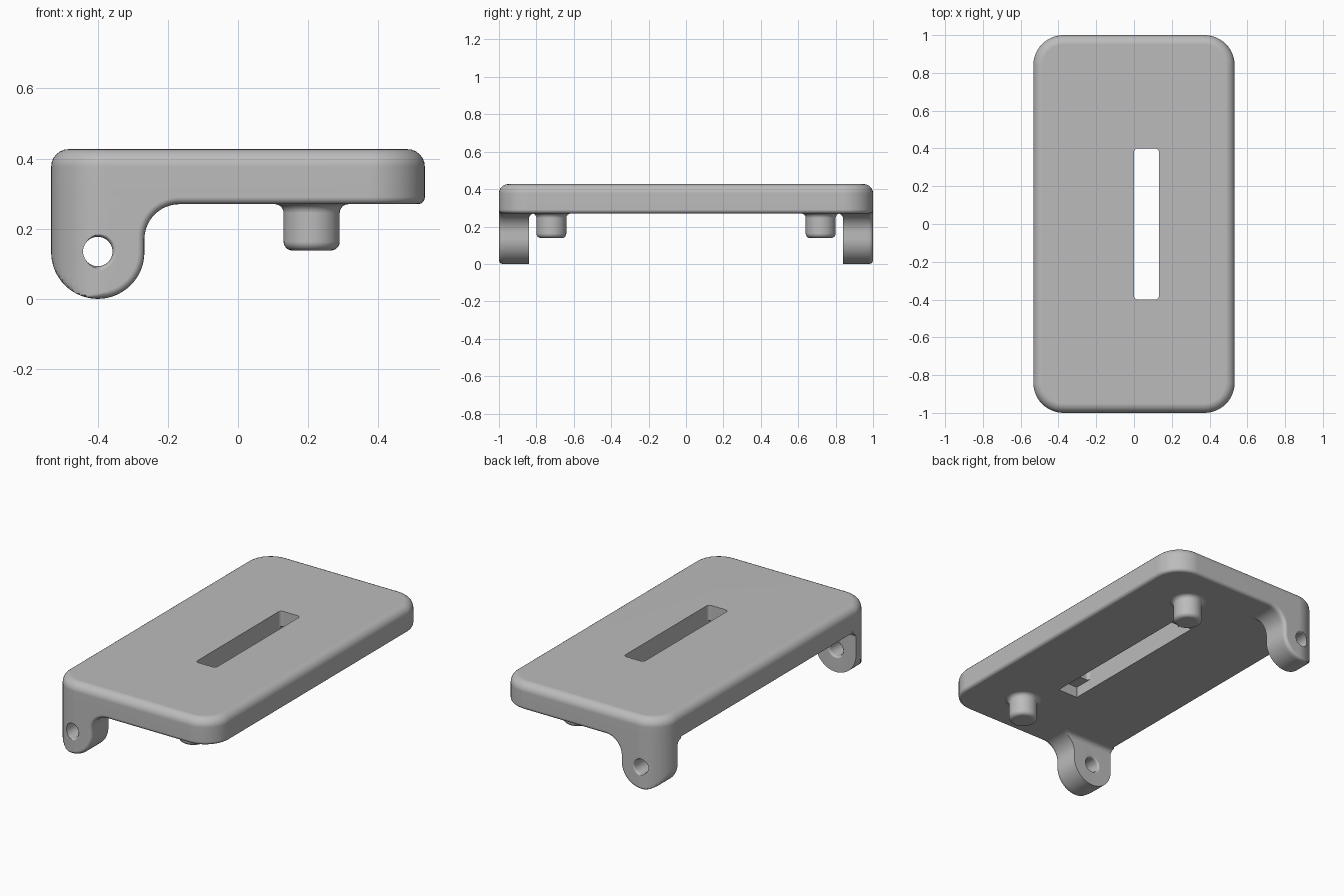
import bpy, bmesh
from math import sin, cos, pi, sqrt, radians

old = bpy.data.objects.get("Cube")
if old:
    bpy.data.objects.remove(old, do_unlink=True)

# Main dimensions
HX, HY, CORNER = 0.533, 1.0, 0.16
Z_BOT, Z_TOP = 0.27, 0.427
EDGE = 0.02
SEG = 12

grey = bpy.data.materials.new("plain grey")
grey.use_nodes = True
GREY = (0.5, 0.5, 0.5, 1)
grey.diffuse_color = GREY
grey.node_tree.nodes["Principled BSDF"].inputs["Base Color"].default_value = GREY


def loft(name, rings):
    """Skin a list of equal-length closed rings and cap both ends."""
    bm = bmesh.new()
    rows = [[bm.verts.new(p) for p in ring] for ring in rings]
    for a, b in zip(rows, rows[1:]):
        for i in range(len(a)):
            j = (i + 1) % len(a)
            bm.faces.new((a[i], a[j], b[j], b[i]))
    bm.faces.new(rows[0][::-1])
    bm.faces.new(rows[-1])
    bmesh.ops.remove_doubles(bm, verts=bm.verts, dist=1e-5)
    bmesh.ops.dissolve_degenerate(bm, edges=bm.edges, dist=1e-5)
    bmesh.ops.recalc_face_normals(bm, faces=bm.faces)
    mesh = bpy.data.meshes.new(name)
    bm.to_mesh(mesh)
    bm.free()
    mesh.materials.append(grey)
    ob = bpy.data.objects.new(name, mesh)
    bpy.context.collection.objects.link(ob)
    return ob


def select(ob):
    bpy.ops.object.select_all(action='DESELECT')
    ob.select_set(True)
    bpy.context.view_layer.objects.active = ob


def cut(ob, cutter):
    mod = ob.modifiers.new("cut", 'BOOLEAN')
    mod.operation, mod.solver, mod.object = 'DIFFERENCE', 'EXACT', cutter
    select(ob)
    bpy.ops.object.modifier_apply(modifier=mod.name)
    bpy.data.objects.remove(cutter, do_unlink=True)


def finish(ob):
    select(ob)
    bpy.ops.object.shade_smooth_by_angle(angle=radians(35))
    ob.modifiers.new("even_shading", 'WEIGHTED_NORMAL').keep_sharp = True


def rounded_rect(hx, hy, r, z, cx=0.0):
    pts = []
    for k, (sx, sy) in enumerate(((1, 1), (-1, 1), (-1, -1), (1, -1))):
        for i in range(SEG + 1):
            a = (k + i / SEG) * pi / 2
            pts.append((cx + sx * (hx - r) + r * cos(a), sy * (hy - r) + r * sin(a), z))
    return pts


def circle(x, y, z, r, axis, n=40):
    turn = [(r * cos(2 * pi * i / n), r * sin(2 * pi * i / n)) for i in range(n)]
    if axis == 'Y':
        return [(x + u, y, z + v) for u, v in turn]
    return [(x + u, y + v, z) for u, v in turn]


def arc(r, n=6):
    """Quarter round as (inset, rise) pairs."""
    return [(r - r * sin(i / n * pi / 2), r - r * cos(i / n * pi / 2)) for i in range(n + 1)]


# Plate with rounded corners and rims
levels = [(d, Z_BOT + h) for d, h in arc(EDGE)]
levels += [(d, Z_TOP - h) for d, h in reversed(arc(0.05))]
plate = loft("plate", [rounded_rect(HX - d, HY - d, CORNER - d, z) for d, z in levels])

# Through slot, and a longer pocket from below
cut(plate, loft("slot_cutter", [rounded_rect(0.066, 0.4, 0.02, z, 0.066) for z in (0.2, 0.5)]))
cut(plate, loft("pocket_cutter", [rounded_rect(0.066, 0.5, 0.004, z, 0.066) for z in (0.2, 0.335)]))
finish(plate)

# Hinge lugs at the plate corners
LUG_X, LUG_R, FILLET, INNER = -0.4, 0.133, 0.1, 0.03
LUG_Y = HY - CORNER


def lug_ring(y, sign, left, low, inset):
    pts = [(-HX, 0.3)]
    for i in range(33):
        a = pi + pi * i / 32
        pts.append((LUG_X + (LUG_R - inset) * cos(a), LUG_R + (LUG_R - inset) * sin(a)))
    fx = LUG_X + LUG_R + FILLET
    for i in range(13):
        a = pi - pi / 2 * i / 12
        pts.append((fx + (FILLET + inset) * cos(a), Z_BOT - FILLET + (FILLET + inset) * sin(a)))
    pts.append((fx, 0.3))
    return [(max(x, left), sign * y, max(z, low)) for x, z in pts]


for name, sign in (("front_lug", -1), ("back_lug", 1)):
    rings = []
    for i in range(SEG + 1):
        a = pi / 2 * (1 - i / SEG)
        y = LUG_Y + CORNER * sin(a)
        gap = max(0.0, EDGE - (HY - y))
        inset = EDGE - sqrt(EDGE ** 2 - gap ** 2)
        rings.append(lug_ring(y, sign, HX * -1 + CORNER * (1 - cos(a)), 0, inset))
    # small fillet from the inner face up to the plate
    for t, rise in arc(INNER):
        pass
    for i in range(7):
        a = pi / 2 * i / 6
        rings.append(lug_ring(LUG_Y - INNER * (1 - cos(a)), sign, -HX,
                              Z_BOT - INNER * (1 - sin(a)), 0))
    lug = loft(name, rings)

    # pin hole with eased rims
    steps = [(HY + 0.01, 0.053), (HY, 0.053), (HY - 0.004, 0.047), (HY - 0.012, 0.042),
             (LUG_Y + 0.012, 0.042), (LUG_Y + 0.004, 0.047), (LUG_Y, 0.053), (LUG_Y - 0.01, 0.053)]
    cut(lug, loft("pin_cutter", [circle(LUG_X, sign * y, LUG_R + 0.002, r, 'Y') for y, r in steps]))
    finish(lug)

# Pegs under the plate, flared where they meet it
PEG_R, PEG_BASE, ROUND = 0.08, 0.138, 0.025
for name, y in (("front_peg", -0.72), ("back_peg", 0.72)):
    steps = [(PEG_R - d, PEG_BASE + h) for d, h in arc(ROUND)]
    steps += [(PEG_R + d, Z_BOT - h) for d, h in reversed(arc(ROUND))]
    steps.append((PEG_R + ROUND, Z_BOT + 0.01))
    finish(loft(name, [circle(0.21, y, z, r, 'Z') for r, z in steps]))
